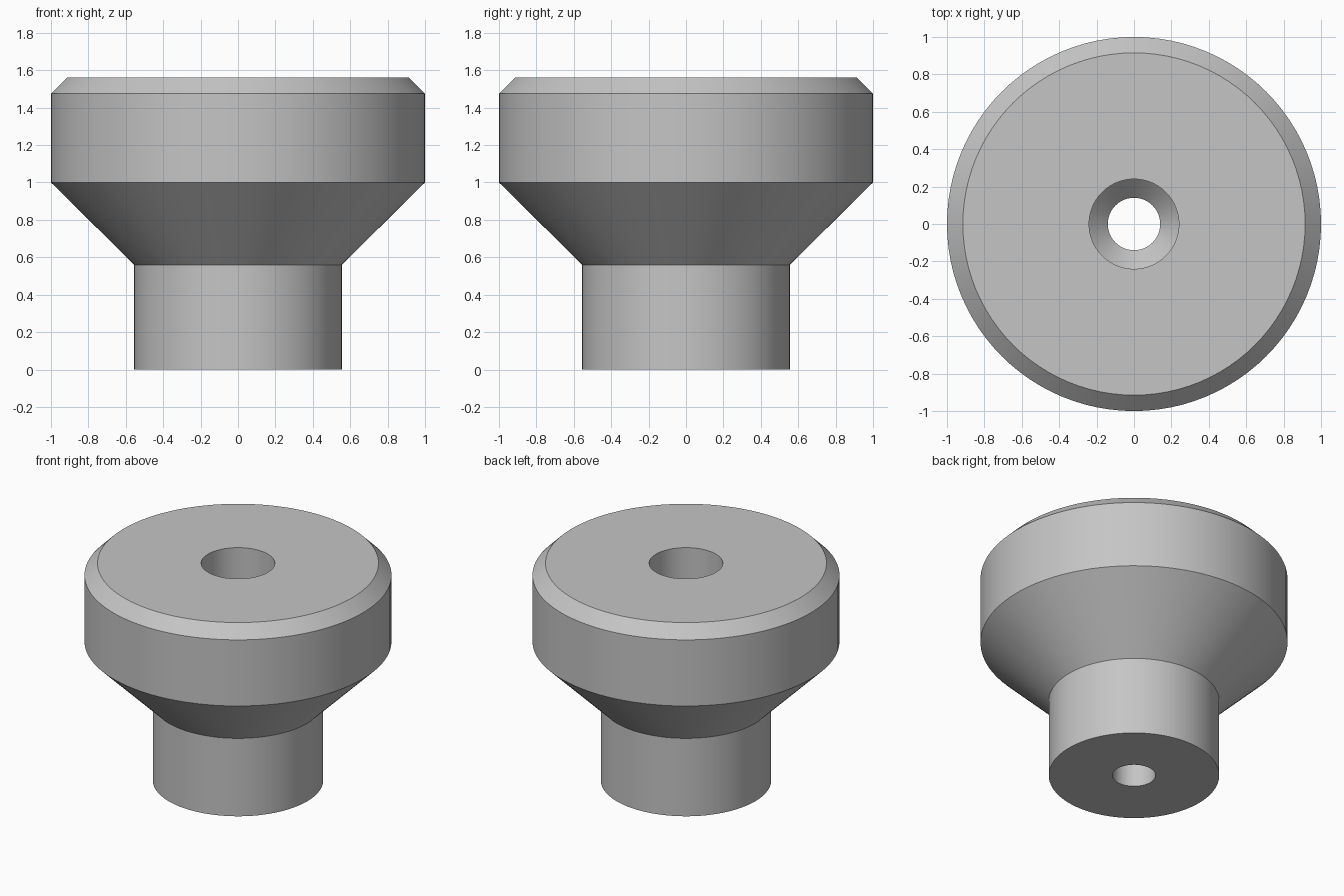
import bpy, bmesh, math

if "Cube" in bpy.data.objects:
    bpy.data.objects.remove(bpy.data.objects["Cube"])

SEGMENTS = 96

# Cross-section (radius, height), a closed loop around the stepped bore
profile = [
    (0.14, 0.0), (0.555, 0.0),      # underside
    (0.555, 0.56),                  # stem
    (1.0, 1.0),                     # flared neck
    (1.0, 1.475), (0.915, 1.56),    # head and top bevel
    (0.24, 1.56),                   # top face
    (0.24, 1.0), (0.14, 0.9),       # wide bore and its conical seat
]

grey = bpy.data.materials.new("plain grey")
grey.diffuse_color = (0.56, 0.56, 0.56, 1)
grey.use_nodes = True
grey.node_tree.nodes["Principled BSDF"].inputs["Base Color"].default_value = grey.diffuse_color

# Spin the section into rings and bridge them
bm = bmesh.new()
rings = []
for r, z in profile:
    rings.append([bm.verts.new((r * math.cos(a), r * math.sin(a), z))
                  for a in (2 * math.pi * i / SEGMENTS for i in range(SEGMENTS))])
for k, low in enumerate(rings):
    high = rings[(k + 1) % len(rings)]
    for i in range(SEGMENTS):
        j = (i + 1) % SEGMENTS
        bm.faces.new((low[i], low[j], high[j], high[i]))
bmesh.ops.recalc_face_normals(bm, faces=bm.faces)

mesh = bpy.data.meshes.new("flared_knob")
bm.to_mesh(mesh)
bm.free()
mesh.materials.append(grey)
knob = bpy.data.objects.new("flared_knob", mesh)
bpy.context.collection.objects.link(knob)

# Smooth round walls, sharp rims
bpy.context.view_layer.objects.active = knob
knob.select_set(True)
bpy.ops.object.shade_smooth_by_angle(angle=math.radians(30))
